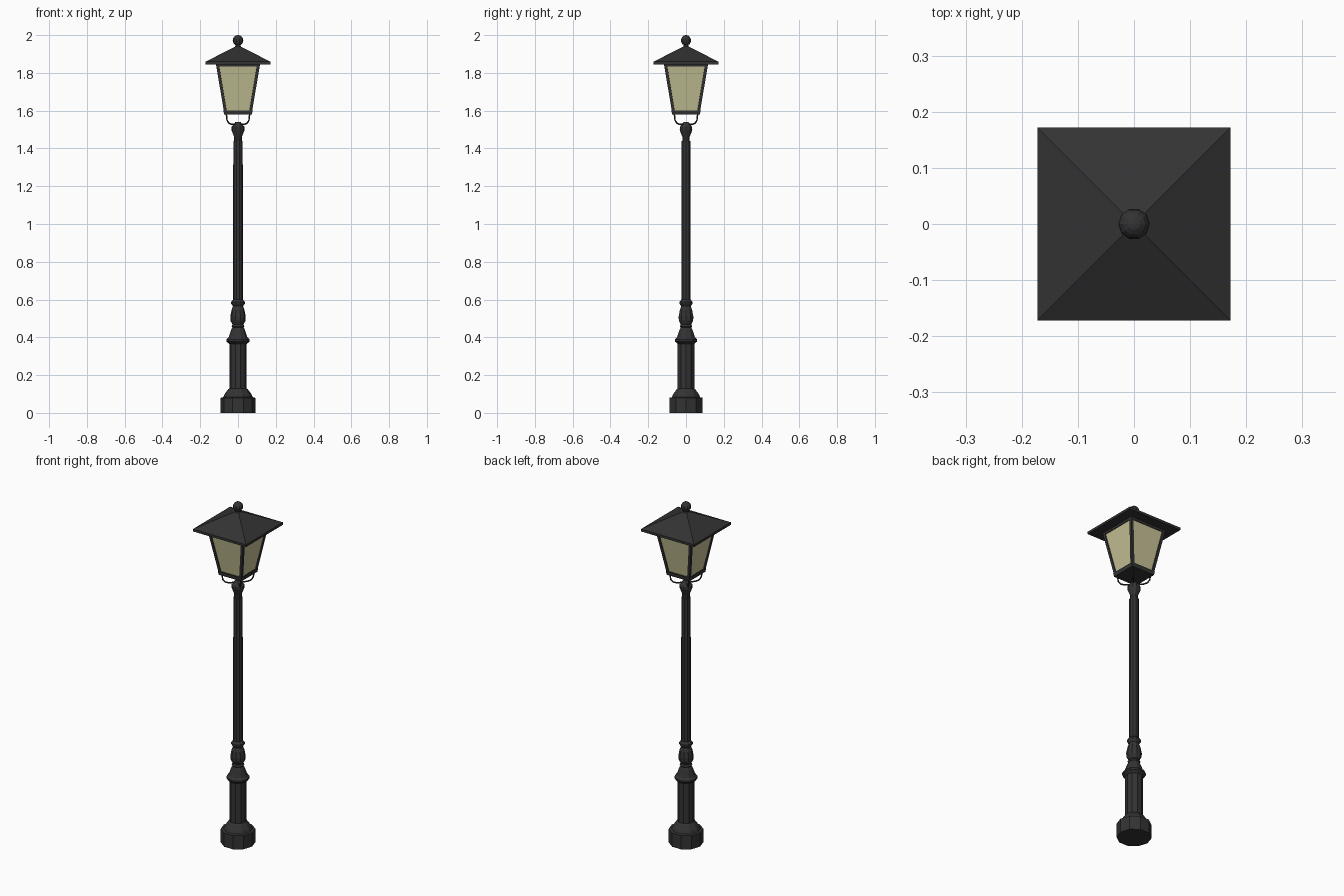
import bpy, bmesh, math
from mathutils import Vector

if "Cube" in bpy.data.objects:
    bpy.data.objects.remove(bpy.data.objects["Cube"])


def material(name, rgb):
    m = bpy.data.materials.new(name)
    m.diffuse_color = (*rgb, 1)
    m.use_nodes = True
    m.node_tree.nodes["Principled BSDF"].inputs["Base Color"].default_value = m.diffuse_color
    return m


IRON = material("black iron", (0.033, 0.033, 0.033))
GLASS = material("cream glass", (0.56, 0.53, 0.30))


def finish(name, bm, mats):
    bmesh.ops.recalc_face_normals(bm, faces=bm.faces)
    me = bpy.data.meshes.new(name)
    bm.to_mesh(me)
    bm.free()
    for m in mats:
        me.materials.append(m)
    ob = bpy.data.objects.new(name, me)
    bpy.context.collection.objects.link(ob)
    return ob


def lathe(bm, profile, sides, turn=0.0):
    """Stack rings of (radius, z) into a closed solid."""
    rings = []
    for r, z in profile:
        rings.append([bm.verts.new((r * math.cos(turn + math.tau * i / sides),
                                    r * math.sin(turn + math.tau * i / sides), z))
                      for i in range(sides)])
    for a, b in zip(rings, rings[1:]):
        for i in range(sides):
            j = (i + 1) % sides
            bm.faces.new((a[i], a[j], b[j], b[i]))
    bm.faces.new(rings[0])
    bm.faces.new(rings[-1])


def turned(name, profile):
    bm = bmesh.new()
    lathe(bm, profile, 10)
    return finish(name, bm, [IRON])


def square(bm, profile):
    """Four-sided lathe, given half widths."""
    lathe(bm, [(h * math.sqrt(2), z) for h, z in profile], 4, math.pi / 4)


# Foot and lower column
turned("base", [(0.092, 0), (0.092, 0.08), (0.078, 0.083), (0.072, 0.098),
                (0.052, 0.125), (0.046, 0.13), (0.046, 0.365), (0.062, 0.378),
                (0.062, 0.388), (0.05, 0.4), (0.036, 0.44), (0.030, 0.452)])

# Baluster bulb
turned("baluster", [(0.026, 0.45), (0.034, 0.458), (0.029, 0.468), (0.040, 0.488),
                    (0.041, 0.51), (0.034, 0.545), (0.027, 0.565), (0.036, 0.578),
                    (0.036, 0.588), (0.026, 0.6)])

# Long pole and its cap
turned("pole", [(0.026, 0.59), (0.025, 1.44)])
turned("pole_cap", [(0.020, 1.43), (0.020, 1.46), (0.035, 1.497), (0.034, 1.515),
                    (0.022, 1.53), (0.014, 1.54)])

# Four thin curved brackets under the lantern corners
curve = bpy.data.curves.new("brackets", 'CURVE')
curve.dimensions = '3D'
curve.bevel_depth = 0.004
curve.bevel_resolution = 1
curve.use_fill_caps = True
for k in range(4):
    a = math.pi / 4 + k * math.pi / 2
    pts = [(0.012, 1.528), (0.05, 1.528), (0.07, 1.535), (0.082, 1.55), (0.088, 1.585)]
    sp = curve.splines.new('POLY')
    sp.points.add(len(pts) - 1)
    for p, (r, z) in zip(sp.points, pts):
        p.co = (r * math.cos(a), r * math.sin(a), z, 1)
curve.materials.append(IRON)
bpy.context.collection.objects.link(bpy.data.objects.new("brackets", curve))

# Lantern body: tapered box with recessed panes
bm = bmesh.new()
square(bm, [(0.072, 1.58), (0.117, 1.848)])
bm.normal_update()
bmesh.ops.recalc_face_normals(bm, faces=bm.faces)
panes = [f for f in bm.faces if abs(f.normal.z) < 0.5]
bmesh.ops.inset_individual(bm, faces=panes, thickness=0.015, use_even_offset=True)
bmesh.ops.inset_individual(bm, faces=panes, thickness=0.0005, depth=-0.005)
for f in panes:
    f.material_index = 1
finish("lantern", bm, [IRON, GLASS])

# Bottom rail of the lantern
bm = bmesh.new()
square(bm, [(0.074, 1.58), (0.0775, 1.602)])
finish("lantern_rail", bm, [IRON])

# Pyramid roof with eave
bm = bmesh.new()
square(bm, [(0.172, 1.845), (0.172, 1.859), (0.014, 1.94)])
finish("roof", bm, [IRON])

# Finial neck and ball
turned("finial_neck", [(0.018, 1.932), (0.012, 1.95)])
ball = [(0.028 * math.sin(t), 1.972 - 0.028 * math.cos(t))
        for t in (math.pi * i / 8 for i in range(1, 8))]
turned("finial_ball", [(0.001, 1.944)] + ball + [(0.001, 2.0)])
